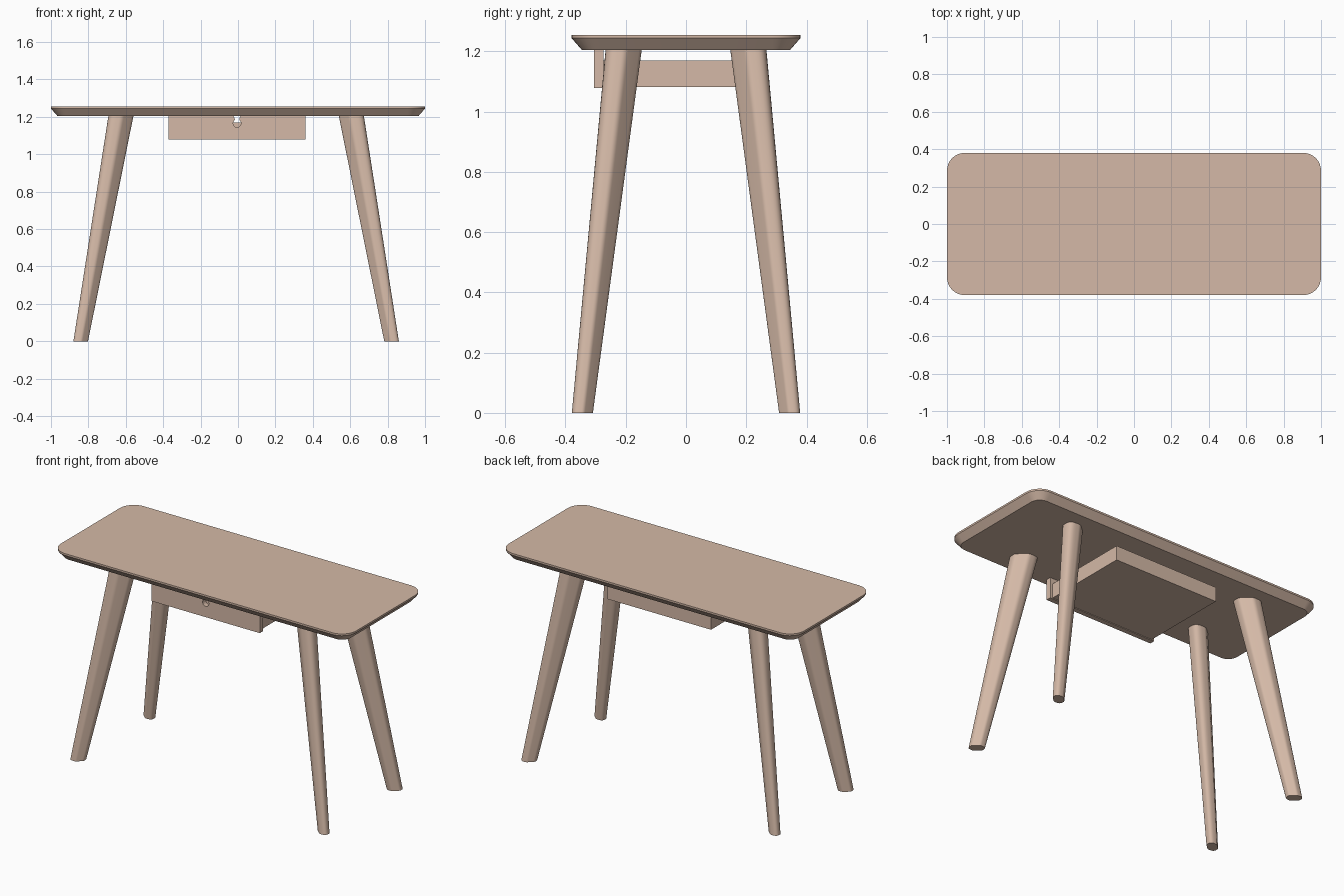
import bpy, bmesh, math
from mathutils import Vector

if "Cube" in bpy.data.objects:
    bpy.data.objects.remove(bpy.data.objects["Cube"])

wood = bpy.data.materials.new("pale wood")
wood.diffuse_color = (0.66, 0.485, 0.385, 1)
wood.use_nodes = True
wood.node_tree.nodes["Principled BSDF"].inputs["Base Color"].default_value = wood.diffuse_color


def loft(name, rings, smooth=30):
    """Skin a list of equal-length 3D rings and cap both ends."""
    bm = bmesh.new()
    vs = [[bm.verts.new(p) for p in ring] for ring in rings]
    n = len(vs[0])
    for a, b in zip(vs, vs[1:]):
        for i in range(n):
            j = (i + 1) % n
            bm.faces.new((a[i], a[j], b[j], b[i]))
    bm.faces.new(vs[0][::-1])
    bm.faces.new(vs[-1])
    bmesh.ops.recalc_face_normals(bm, faces=bm.faces)
    mesh = bpy.data.meshes.new(name)
    bm.to_mesh(mesh)
    bm.free()
    mesh.materials.append(wood)
    ob = bpy.data.objects.new(name, mesh)
    bpy.context.collection.objects.link(ob)
    bpy.ops.object.select_all(action='DESELECT')
    ob.select_set(True)
    bpy.context.view_layer.objects.active = ob
    bpy.ops.object.shade_smooth_by_angle(angle=math.radians(smooth))
    return ob


def rounded_rect(hx, hy, r, z, steps=8):
    pts = []
    for k, (sx, sy) in enumerate([(1, 1), (-1, 1), (-1, -1), (1, -1)]):
        for i in range(steps + 1):
            a = math.pi / 2 * (k + i / steps)
            pts.append((sx * (hx - r) + r * math.cos(a), sy * (hy - r) + r * math.sin(a), z))
    return pts


def soften(corners, steps=6):
    """Round polygon corners; each corner is (x, y, rounding distance)."""
    pts = []
    for i, (x, y, d) in enumerate(corners):
        p = Vector((x, y))
        a = p + (Vector(corners[i - 1][:2]) - p).normalized() * d
        b = p + (Vector(corners[(i + 1) % len(corners)][:2]) - p).normalized() * d
        for k in range(steps + 1):
            t = k / steps
            pts.append(a * (1 - t) ** 2 + p * 2 * t * (1 - t) + b * t * t)
    return pts


# Table top with undercut bevelled edge
loft("table_top", [rounded_rect(0.965, 0.345, 0.06, 1.204),
                   rounded_rect(1.0, 0.38, 0.095, 1.244),
                   rounded_rect(1.0, 0.38, 0.095, 1.255)])

# Splayed tapered legs: rounded square section with two side corners cut off
section = soften([(1, 1, 0.65), (-0.1, 1, 0.22), (-1, 0.1, 0.22),
                  (-1, -1, 0.65), (0.1, -1, 0.22), (1, -0.1, 0.22)])
for sx, xn in ((-1, "left"), (1, "right")):
    for sy, yn in ((-1, "front"), (1, "back")):
        def ring(cx, cy, hx, hy, z):
            return [(sx * (cx + p.x * hx) - 0.01, sy * (cy + p.y * hy), z) for p in section]
        loft(f"{yn}_{xn}_leg", [ring(0.831, 0.344, 0.039, 0.035, 0),
                                ring(0.616, 0.207, 0.067, 0.06, 1.205)])

# Open drawer tray
CX = -0.005


def box_ring(hx, y0, y1, z):
    return [(CX - hx, y0, z), (CX + hx, y0, z), (CX + hx, y1, z), (CX - hx, y1, z)]


loft("drawer_tray", [box_ring(0.35, -0.275, 0.265, 1.082), box_ring(0.35, -0.275, 0.265, 1.17),
                     box_ring(0.33, -0.255, 0.245, 1.17), box_ring(0.33, -0.255, 0.245, 1.10)])

# Drawer front with keyhole-shaped finger notch
outline = [(-0.366, 1.205), (-0.366, 1.078), (0.366, 1.078), (0.366, 1.205),
           (0.02, 1.205), (0.014, 1.196), (0.012, 1.186)]
for i in range(17):
    a = math.radians(52 - i * 284 / 16)
    outline.append((0.021 * math.cos(a), 1.165 + 0.021 * math.sin(a)))
outline += [(-0.012, 1.186), (-0.014, 1.196), (-0.02, 1.205)]
loft("drawer_front", [[(CX + x, y, z) for x, z in outline] for y in (-0.305, -0.274)])
